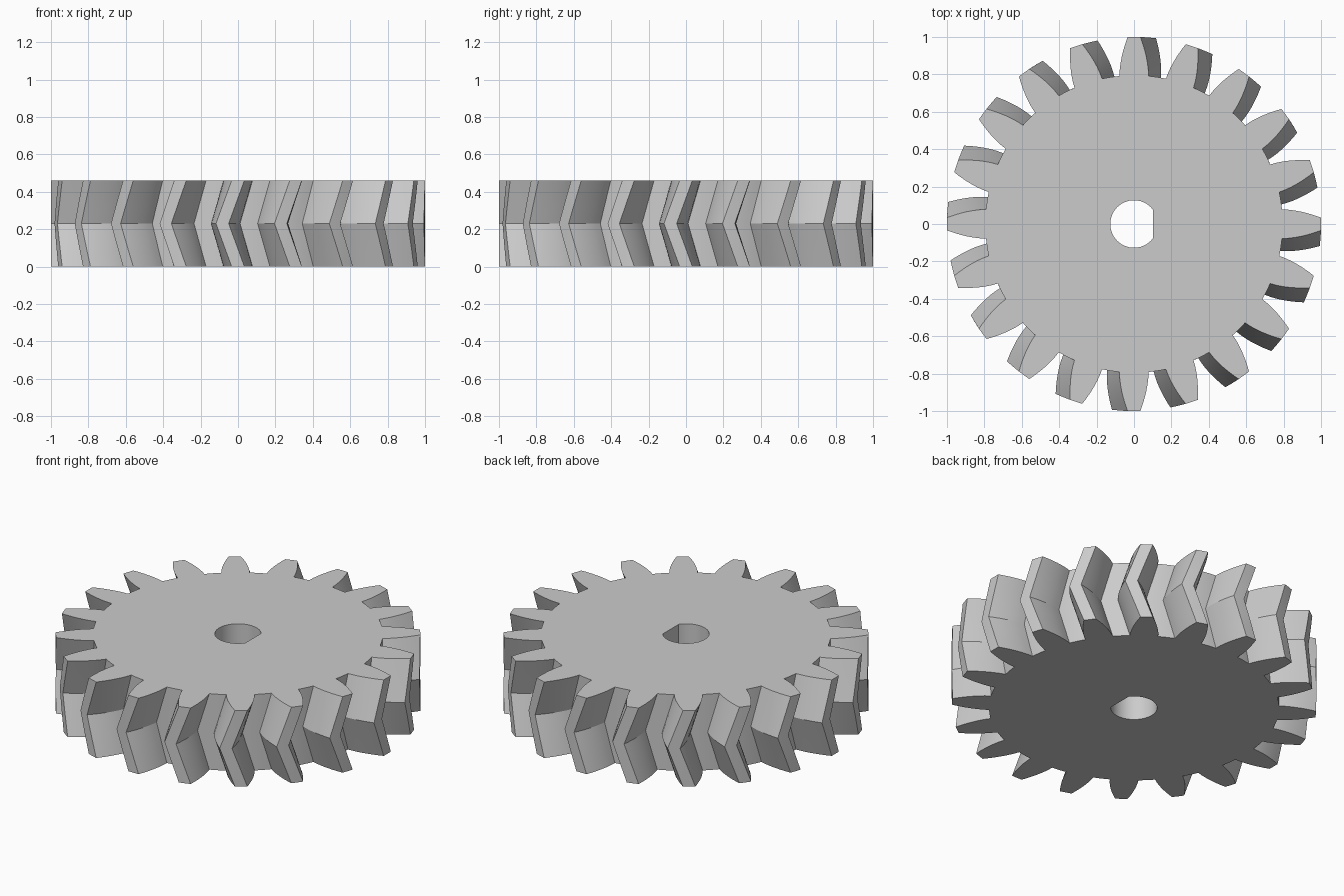
import bpy, bmesh
from math import radians, pi, sin, cos, acos, atan2

cube = bpy.data.objects.get("Cube")
if cube:
    bpy.data.objects.remove(cube, do_unlink=True)

TEETH, HEIGHT, TWIST = 20, 0.46, 0.084
ROOT, BORE, FLAT = 0.795, 0.127, 0.102
SLICES = 3  # slices in each half of the herringbone

# Tooth flank: (radius, half width), from root to tip
FLANK = [(ROOT, 0.078), (0.83, 0.0765), (0.865, 0.072), (0.9, 0.065),
         (0.935, 0.056), (0.97, 0.045), (1.0, 0.034)]


def gear_outline():
    """Polar points of the toothed outline, counter-clockwise."""
    pitch = 2 * pi / TEETH
    flank = [(r, atan2(w, r)) for r, w in FLANK]
    root_half = flank[0][1]
    points = []
    for i in range(TEETH):
        mid = i * pitch
        points += [(r, mid - a) for r, a in flank]
        points.append((1.0, mid))
        points += [(r, mid + a) for r, a in reversed(flank)]
        gap = pitch - 2 * root_half
        points += [(ROOT, mid + root_half + gap * k / 4) for k in range(1, 4)]
    return points


def bore_outline():
    """Polar points of the round bore with one flat side."""
    start = acos(FLAT / BORE)
    steps = 40
    return [(BORE, start + (2 * pi - 2 * start) * k / steps) for k in range(steps + 1)]


def add_ring(bm, outline, z, turn=0.0):
    return [bm.verts.new((r * cos(a + turn), r * sin(a + turn), z)) for r, a in outline]


def bridge(bm, low, high):
    n = len(low)
    for i in range(n):
        j = (i + 1) % n
        bm.faces.new((low[i], low[j], high[j], high[i]))


def ring_edges(bm, ring):
    return [bm.edges.get((v, ring[i - 1])) for i, v in enumerate(ring)]


bm = bmesh.new()

# Toothed rim: twists out to mid height, then back
outer = []
for k in range(2 * SLICES + 1):
    t = k / (2 * SLICES)
    outer.append(add_ring(bm, gear_outline(), HEIGHT * t, -TWIST * (1 - abs(2 * t - 1))))
for low, high in zip(outer, outer[1:]):
    bridge(bm, low, high)

# Straight shaft hole
inner = [add_ring(bm, bore_outline(), z) for z in (0, HEIGHT)]
bridge(bm, inner[0], inner[1])

# Flat faces with the hole left open
for rim, hole, up in ((outer[0], inner[0], -1), (outer[-1], inner[1], 1)):
    bmesh.ops.triangle_fill(bm, use_beauty=True, normal=(0, 0, up),
                            edges=ring_edges(bm, rim) + ring_edges(bm, hole))
bmesh.ops.recalc_face_normals(bm, faces=bm.faces[:])

mesh = bpy.data.meshes.new("herringbone_gear")
bm.to_mesh(mesh)
bm.free()
gear = bpy.data.objects.new("herringbone_gear", mesh)
bpy.context.scene.collection.objects.link(gear)

# Plain grey
grey = bpy.data.materials.new("light_grey")
grey.use_nodes = True
colour = (0.6, 0.6, 0.6, 1)
grey.diffuse_color = colour
grey.node_tree.nodes["Principled BSDF"].inputs["Base Color"].default_value = colour
mesh.materials.append(grey)

# Smooth flanks, crisp tooth edges
for other in bpy.context.selected_objects:
    other.select_set(False)
gear.select_set(True)
bpy.context.view_layer.objects.active = gear
bpy.ops.object.shade_smooth_by_angle(angle=radians(25))
